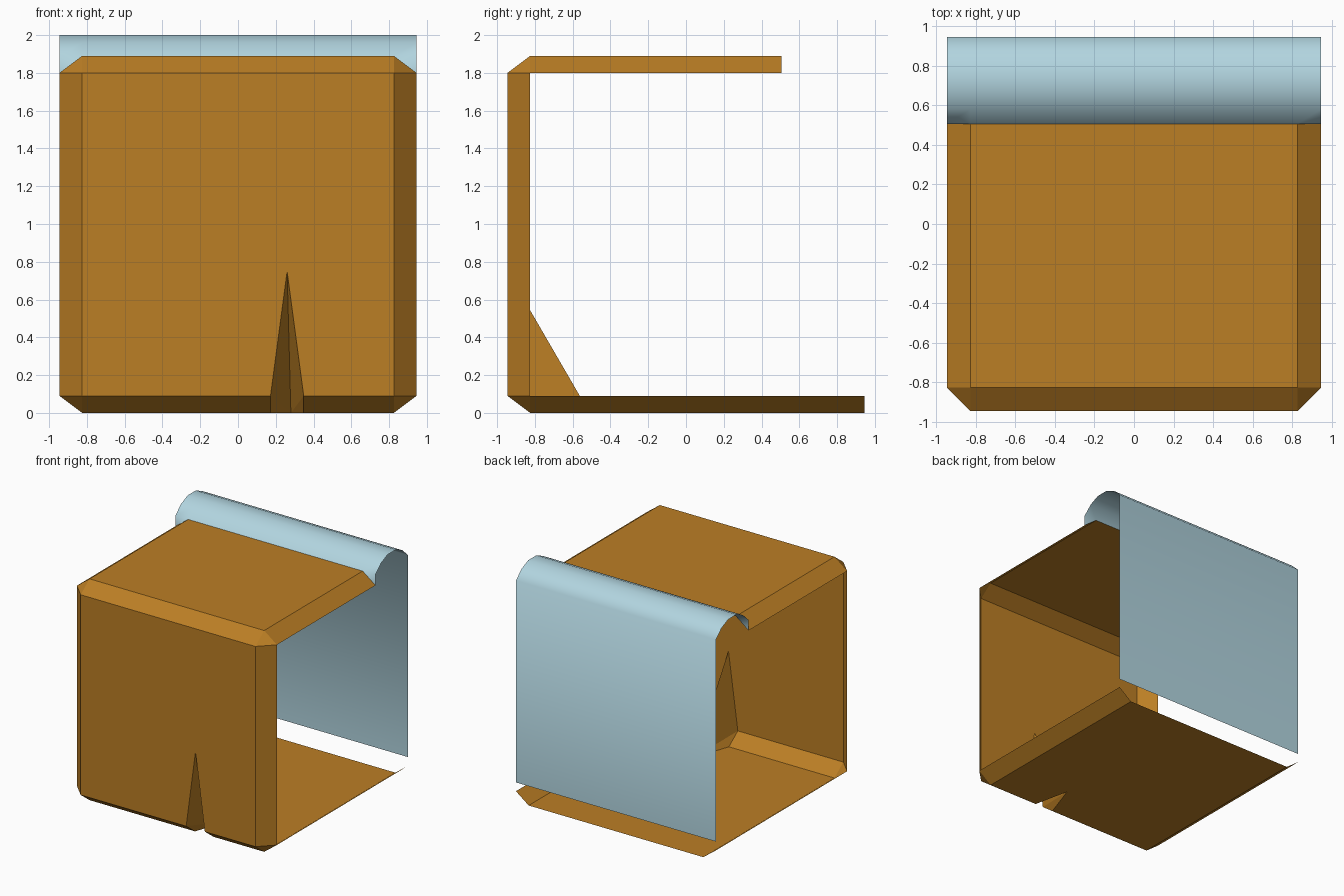
import bpy
import bmesh

if "Cube" in bpy.data.objects:
    bpy.data.objects.remove(bpy.data.objects["Cube"], do_unlink=True)

HALF = 0.945      # half width of the box
INNER = 0.825     # where the chamfers start
LOW, HIGH, TOP = 0.09, 1.8, 1.89
ROOF_BACK = 0.505


def material(name, color):
    mat = bpy.data.materials.new(name)
    mat.use_nodes = True
    mat.diffuse_color = (*color, 1)
    bsdf = next(n for n in mat.node_tree.nodes if n.type == 'BSDF_PRINCIPLED')
    bsdf.inputs["Base Color"].default_value = (*color, 1)
    return mat


def finish(bm, name, mat, smooth):
    bmesh.ops.remove_doubles(bm, verts=bm.verts, dist=0.001)
    bmesh.ops.recalc_face_normals(bm, faces=bm.faces)
    for f in bm.faces:
        f.smooth = smooth
    mesh = bpy.data.meshes.new(name)
    bm.to_mesh(mesh)
    bm.free()
    mesh.materials.append(mat)
    obj = bpy.data.objects.new(name, mesh)
    bpy.context.collection.objects.link(obj)
    return obj


def add_face(bm, points):
    return bm.faces.new([bm.verts.new(p) for p in points])


brown = material("warm_brown", (0.50, 0.21, 0.018))
blue = material("pale_blue", (0.445, 0.665, 0.745))

# Chamfered box shell, open at both sides and at the back
bm = bmesh.new()
bmesh.ops.create_cube(bm, size=2 * HALF)
bmesh.ops.bevel(bm, geom=bm.edges[:], offset=HALF - INNER, segments=1,
                affect='EDGES', profile=0.5)
bm.normal_update()
doomed = [f for f in bm.faces
          if abs(f.normal.x) > 0.9 or f.normal.y > 0.3
          # front, front bottom chamfer and floor are rebuilt with the slit
          or (abs(f.normal.x) < 0.1 and f.normal.z < 0.1)]
bmesh.ops.delete(bm, geom=doomed, context='FACES')
for v in bm.verts:
    upper = v.co.z > 0
    inset = abs(v.co.z) < HALF - 0.01
    if v.co.y > 0:
        v.co.y = ROOF_BACK if upper else HALF
    v.co.z = (HIGH if inset else TOP) if upper else (LOW if inset else 0)

# Slit: tip, inner corner, and the two mouth edges on the chamfer
tip = (0.26, -HALF, 0.75)
deep = (0.28, -0.51, 0)
left_x, right_x = 0.172, 0.348
mouth = {x: ((x, -HALF, LOW), (x, -INNER, 0)) for x in (left_x, right_x)}

add_face(bm, [(-INNER, -HALF, HIGH), (-INNER, -HALF, LOW), mouth[left_x][0], tip,
              mouth[right_x][0], (INNER, -HALF, LOW), (INNER, -HALF, HIGH)])
add_face(bm, [(-INNER, -INNER, 0), (-INNER, HALF, 0), (INNER, HALF, 0),
              (INNER, -INNER, 0), mouth[right_x][1], deep, mouth[left_x][1]])
for x, side in ((left_x, -INNER), (right_x, INNER)):
    upper, lower = mouth[x]
    add_face(bm, [(side, -HALF, LOW), upper, lower, (side, -INNER, 0)])
    add_face(bm, [tip, upper, deep])
    add_face(bm, [upper, lower, deep])
finish(bm, "box_shell", brown, False)

# Cloth: rolls over from the roof edge and hangs down the back
bm = bmesh.new()
profile = [(ROOF_BACK, TOP), (0.58, 1.96), (0.67, 2.0), (0.78, 2.0),
           (0.87, 1.96), (HALF, TOP), (HALF, 0.165)]
columns = (-HALF, -INNER, INNER, HALF)
rows = [[(x, ROOF_BACK, HIGH if abs(x) > INNER else TOP) for x in columns]]
rows += [[(x, y, z) for x in columns] for y, z in profile]
for row, (a, b) in enumerate(zip(rows, rows[1:])):
    for i in range(3):
        quad = [a[i], a[i + 1], b[i + 1], b[i]]
        points = list(dict.fromkeys(quad))
        if len(points) > 2:
            add_face(bm, points)
finish(bm, "hanging_cloth", blue, True)
